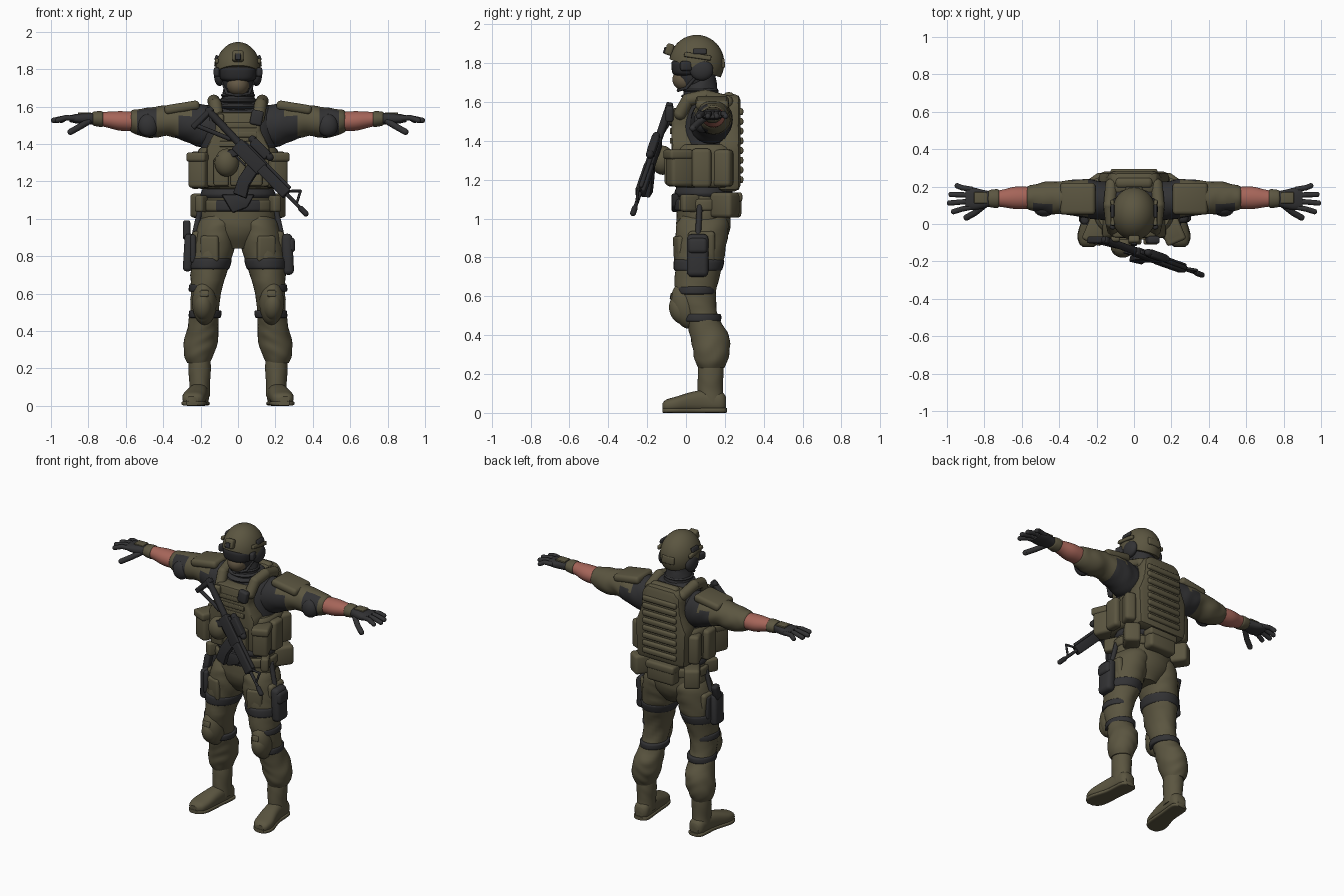
import bpy, bmesh
from math import sin, cos, pi, copysign
from mathutils import Matrix, Vector, Euler

cube = bpy.data.objects.get("Cube")
if cube:
    bpy.data.objects.remove(cube, do_unlink=True)


def material(name, *rgb):
    m = bpy.data.materials.new(name)
    m.use_nodes = True
    m.diffuse_color = (*rgb, 1)
    m.node_tree.nodes["Principled BSDF"].inputs["Base Color"].default_value = (*rgb, 1)
    return m


OLIVE = material("olive cloth", .105, .092, .052)
DARK = material("charcoal cloth", .032, .032, .034)
BLACK = material("gun metal", .024, .024, .026)
SKIN = material("skin", .38, .13, .1)
TAN = material("tan mask", .13, .1, .06)
made = []


def finish(name, bm, mat, matrix=None, rule=None, other=DARK):
    """Turn a bmesh into an object; faces matching the rule take the other colour."""
    if matrix:
        bm.transform(matrix)
    bmesh.ops.recalc_face_normals(bm, faces=bm.faces[:])
    mesh = bpy.data.meshes.new(name)
    mesh.materials.append(mat)
    if rule:
        mesh.materials.append(other)
        for f in bm.faces:
            f.material_index = int(rule(f.calc_center_median(), f.normal))
    bm.to_mesh(mesh)
    bm.free()
    ob = bpy.data.objects.new(name, mesh)
    bpy.context.scene.collection.objects.link(ob)
    made.append(ob)
    return ob


def place(loc, rot=(0, 0, 0), side=1):
    euler = Euler((rot[0], rot[1] * side, rot[2] * side))
    return Matrix.LocRotScale(Vector((loc[0] * side, loc[1], loc[2])), euler, None)


def box(name, loc, size, mat, rot=(0, 0, 0), bevel=.012, side=1, base=Matrix()):
    bm = bmesh.new()
    bmesh.ops.create_cube(bm, size=1)
    bmesh.ops.scale(bm, vec=size, verts=bm.verts[:])
    bmesh.ops.bevel(bm, geom=bm.edges[:], offset=min(bevel, min(size) * .4), segments=3,
                    profile=.5, affect='EDGES')
    return finish(name, bm, mat, base @ place(loc, rot, side))


def ball(name, loc, radii, mat, rot=(0, 0, 0), side=1, cut=None):
    bm = bmesh.new()
    bmesh.ops.create_uvsphere(bm, u_segments=32, v_segments=20, radius=1)
    bmesh.ops.scale(bm, vec=radii, verts=bm.verts[:])
    if cut:
        bmesh.ops.bisect_plane(bm, geom=bm.verts[:] + bm.edges[:] + bm.faces[:],
                               plane_co=cut[0], plane_no=cut[1], clear_inner=True)
        bmesh.ops.holes_fill(bm, edges=bm.edges[:])
    return finish(name, bm, mat, place(loc, rot, side))


def panel(name, outline, near, far, mat, bevel=.012, base=Matrix()):
    """Extrude an x-z outline along y."""
    bm = bmesh.new()
    face = bm.faces.new([bm.verts.new((x, near, z)) for x, z in outline])
    out = bmesh.ops.extrude_face_region(bm, geom=[face])
    moved = [v for v in out["geom"] if isinstance(v, bmesh.types.BMVert)]
    bmesh.ops.translate(bm, verts=moved, vec=(0, far - near, 0))
    bmesh.ops.bevel(bm, geom=bm.edges[:], offset=bevel, segments=2, profile=.5, affect='EDGES')
    return finish(name, bm, mat, base)


def tube(name, points, radius, mat, side=1, base=Matrix()):
    """Round tapering rod with domed ends."""
    bm = bmesh.new()
    pts = [Vector((p[0] * side, p[1], p[2])) for p in points]
    for a, b in zip(pts, pts[1:]):
        turn = (b - a).to_track_quat('Z', 'Y').to_matrix().to_4x4()
        bmesh.ops.create_cone(bm, cap_ends=True, segments=14, radius1=radius, radius2=radius,
                              depth=(b - a).length, matrix=Matrix.Translation((a + b) / 2) @ turn)
    for p in pts:
        bmesh.ops.create_uvsphere(bm, u_segments=14, v_segments=8, radius=radius,
                                  matrix=Matrix.Translation(p))
    return finish(name, bm, mat, base)


def loft(name, axis, rings, mat, side=1, wrinkle=0, power=1, rule=None, steps=5, segs=32):
    """Skin smoothly blended ovals; each ring is position, two centres, two radii."""
    rows = [Vector(r) for r in rings]
    ends = [rows[0]] + rows + [rows[-1]]
    fine = []
    for i in range(len(rows) - 1):
        a, b, c, d = ends[i:i + 4]
        for k in range(steps):
            t = k / steps
            fine.append(b + (c - a) * t / 2 + (a * 2 - b * 5 + c * 4 - d) * t * t / 2
                        + (b * 3 - a - c * 3 + d) * t ** 3 / 2)
    fine.append(rows[-1])
    bm = bmesh.new()
    loops = []
    for p, ca, cb, ra, rb in fine:
        loop = []
        for k in range(segs):
            t = 2 * pi * k / segs
            fold = 1 + wrinkle * sin(75 * p + 3 * sin(2 * t + 9 * p)) * (.6 + .4 * cos(3 * t))
            u = ca + ra * fold * copysign(abs(cos(t)) ** power, cos(t))
            v = cb + rb * fold * copysign(abs(sin(t)) ** power, sin(t))
            x, y, z = {'x': (p, u, v), 'y': (u, p, v), 'z': (u, v, p)}[axis]
            loop.append(bm.verts.new((x * side, y, z)))
        loops.append(loop)
    for a, b in zip(loops, loops[1:]):
        for k in range(segs):
            n = (k + 1) % segs
            bm.faces.new((a[k], a[n], b[n], b[k]))
    bm.faces.new(loops[0])
    bm.faces.new(loops[-1])
    return finish(name, bm, mat, rule=rule)


# Torso, trousers seat and neck
loft("shirt", 'z', [(1.08, 0, .09, .18, .13), (1.25, 0, .1, .19, .14), (1.4, 0, .11, .2, .15),
     (1.52, 0, .12, .21, .14), (1.59, 0, .12, .18, .11), (1.64, 0, .1, .1, .09)], DARK)
loft("seat", 'z', [(.84, 0, .09, .08, .08), (.92, 0, .09, .17, .13), (1, 0, .09, .2, .14),
     (1.14, 0, .09, .19, .13)], OLIVE, wrinkle=.01)
loft("neck", 'z', [(1.58, 0, .09, .11, .1), (1.63, 0, .08, .09, .09), (1.74, 0, .07, .07, .08)],
     DARK, wrinkle=.05)
for k in range(3):
    z = 1.6 + k * .03
    r = .11 - k * .009
    loft("scarf_fold", 'z', [(z - .015, 0, .08, r - .02, r - .02), (z, 0, .075, r, r),
         (z + .015, 0, .08, r - .02, r - .02)], DARK)

# Armour vest with webbing
loft("cummerbund", 'z', [(1.16, 0, .1, .2, .15), (1.19, 0, .1, .22, .17), (1.34, 0, .1, .22, .17),
     (1.38, 0, .1, .2, .15)], OLIVE, power=.7)
panel("front_plate", [(-.17, 1.17), (.17, 1.17), (.17, 1.38), (.12, 1.47), (.12, 1.57),
      (-.12, 1.57), (-.12, 1.47), (-.17, 1.38)], -.075, .06, OLIVE, .02)
panel("back_plate", [(-.18, 1.14), (.18, 1.14), (.19, 1.38), (.15, 1.48), (.14, 1.6),
      (.1, 1.64), (-.1, 1.64), (-.14, 1.6), (-.15, 1.48), (-.19, 1.38)], .16, .28, OLIVE, .03)
for k in range(8):
    box("back_webbing", (0, .28, 1.2 + k * .05), (.25, .03, .036), OLIVE)
box("collar_roll", (0, .22, 1.62), (.2, .06, .06), OLIVE, bevel=.025)
for k in range(3):
    box("chest_webbing", (0, -.076, 1.4 + k * .05), (.2, .015, .03), OLIVE, bevel=.005)
    box("magazine_pouch", (-.09 + k * .09, -.085, 1.25), (.08, .05, .15), OLIVE)
ball("round_pouch", (-.06, -.12, 1.3), (.065, .06, .075), OLIVE)
box("chest_radio", (.1, -.085, 1.54), (.065, .04, .08), DARK, (0, .2, 0))
box("chest_light", (-.1, -.08, 1.53), (.05, .03, .06), OLIVE)
for s in (1, -1):
    tube("shoulder_strap", [(.11, -.03, 1.54), (.12, .01, 1.61), (.13, .1, 1.63),
         (.12, .21, 1.6)], .034, OLIVE, s)
    box("front_side_pouch", (.2, -.03, 1.26), (.1, .13, .19), OLIVE, (0, 0, .4), .02, s)
    box("pouch_flap", (.205, -.04, 1.33), (.11, .13, .05), OLIVE, (0, 0, .4), .015, s)
    box("side_pouch", (.225, .08, 1.26), (.06, .1, .2), OLIVE, side=s, bevel=.02)
    box("rear_side_pouch", (.2, .19, 1.26), (.07, .1, .19), OLIVE, (0, 0, -.4), .02, s)

# Belt and its pouches
loft("shirt_hem", 'z', [(1.11, 0, .09, .19, .14), (1.13, 0, .09, .2, .15),
     (1.16, 0, .09, .19, .14)], DARK)
loft("belt", 'z', [(1.04, 0, .09, .2, .14), (1.05, 0, .09, .21, .15), (1.09, 0, .09, .21, .15),
     (1.1, 0, .09, .2, .14)], OLIVE, rule=lambda c, n: c.y < 0 and abs(c.x) < .12)
panel("belt_front", [(-.09, 1.13), (.09, 1.13), (.05, 1.06), (-.03, 1.03)], -.075, -.03, DARK)
box("rear_pouch", (0, .245, 1.07), (.2, .08, .13), OLIVE, bevel=.02)
box("rear_pouch_flap", (0, .25, 1.11), (.21, .08, .05), OLIVE, bevel=.015)
for s in (1, -1):
    box("hip_pouch", (.185, .2, 1.07), (.1, .13, .13), OLIVE, (0, 0, -.6), .02, s)
    box("belt_pouch", (.19, .02, 1.08), (.05, .1, .09), OLIVE, (0, 0, .5), .015, s)

# Legs, knee pads and boots
for s in (1, -1):
    loft("trouser_leg", 'z', [(1.02, .09, .09, .09, .11), (.96, .11, .085, .11, .135),
         (.85, .13, .075, .113, .13), (.75, .15, .065, .103, .12), (.62, .17, .05, .083, .105),
         (.5, .18, .08, .077, .085), (.4, .19, .12, .085, .1), (.33, .2, .13, .09, .095),
         (.27, .21, .13, .078, .085), (.23, .21, .13, .06, .066)], OLIVE, s, .03)
    loft("thigh_strap", 'z', [(.73, .152, .062, .1, .115), (.74, .152, .062, .108, .125),
         (.78, .146, .067, .112, .13), (.79, .145, .067, .1, .12)], DARK, s)
    for z, y in ((.63, .05), (.49, .08)):
        loft("knee_strap", 'z', [(z - .02, .177, y, .075, .085), (z - .015, .177, y, .086, .1),
             (z + .015, .175, y, .086, .1), (z + .02, .175, y, .075, .085)], DARK, s)
    ball("knee_pad", (.18, .0, .55), (.065, .075, .12), OLIVE, (.25, 0, .1), s)
    ball("knee_cap", (.185, -.03, .53), (.05, .055, .075), OLIVE, (.35, 0, .1), s)
    box("knee_badge", (.18, -.07, .6), (.045, .02, .035), OLIVE, (-.2, 0, .1), .006, s)
    box("cargo_pocket", (.215, .08, .85), (.05, .14, .17), OLIVE, (0, .1, 0), .02, s)
    box("front_pocket", (.15, -.035, .84), (.1, .04, .14), OLIVE, (.05, 0, .3), .015, s)
    loft("boot_shaft", 'z', [(.27, .205, .13, .055, .062), (.2, .205, .127, .06, .066),
         (.12, .205, .125, .055, .065), (.05, .205, .13, .055, .07)], OLIVE, s, .015)
    loft("boot_foot", 'y', [(.205, .205, .05, .03, .035), (.18, .205, .055, .05, .053),
         (.1, .21, .06, .052, .058), (.03, .22, .056, .056, .052), (-.05, .235, .044, .062, .04),
         (-.1, .24, .037, .052, .032), (-.12, .245, .033, .03, .018)], OLIVE, s, 0, .8)
    loft("boot_sole", 'y', [(.21, .205, .013, .03, .012), (.18, .205, .013, .054, .013),
         (.06, .215, .013, .054, .013), (-.05, .235, .013, .066, .013),
         (-.1, .24, .013, .055, .013), (-.122, .245, .013, .03, .012)], OLIVE, s, 0, .5)

# Thigh holster on one side, utility pouch on the other
box("holster", (-.265, .05, .82), (.05, .1, .2), DARK, (.05, .06, 0), .02)
box("holster_plate", (-.24, .06, .84), (.03, .14, .15), DARK)
box("pistol_grip", (-.275, .07, .94), (.04, .05, .1), BLACK, (-.3, 0, 0))
box("thigh_pouch", (.265, .06, .81), (.06, .11, .22), DARK, (0, -.05, 0), .025)
box("thigh_pouch_flap", (.275, .06, .86), (.06, .1, .08), DARK, (0, -.05, 0), .02)
for s in (1, -1):
    tube("holster_hanger", [(.2, .07, 1.06), (.24, .06, .88)], .015, DARK, s)


# Arms and gloved hands
def arm_dark(c, n):
    x = abs(c.x)
    return x < .24 or (x < .34 and n.y - n.z > .9 - 3 * (x - .1) and n.z < .3) \
        or (x < .32 and n.y < -.2 and n.z < .4) or (.43 < x < .54 and n.y < -.3)


for s in (1, -1):
    loft("sleeve", 'x', [(.13, .12, 1.49, .1, .11), (.21, .13, 1.5, .105, .115),
         (.3, .14, 1.515, .1, .095), (.38, .14, 1.525, .088, .082), (.45, .14, 1.515, .088, .083),
         (.52, .14, 1.515, .075, .073), (.56, .14, 1.52, .064, .062),
         (.575, .14, 1.52, .055, .05)], OLIVE, s, .025, 1, arm_dark)
    box("shoulder_pad", (.3, .135, 1.595), (.19, .17, .05), OLIVE, (0, .16, 0), .022, s)
    ball("elbow_pad", (.48, .08, 1.5), (.055, .04, .06), DARK, side=s)
    loft("forearm", 'x', [(.54, .14, 1.52, .057, .052), (.63, .14, 1.523, .06, .052),
         (.7, .137, 1.53, .047, .042), (.76, .135, 1.535, .038, .034)], SKIN, s)
    loft("glove_cuff", 'x', [(.72, .136, 1.533, .04, .034), (.73, .136, 1.533, .05, .042),
         (.77, .136, 1.535, .046, .038), (.78, .136, 1.535, .036, .03)], OLIVE, s)
    loft("palm", 'x', [(.76, .135, 1.535, .038, .03), (.81, .133, 1.535, .05, .03),
         (.86, .135, 1.535, .06, .026), (.9, .137, 1.535, .055, .018)], DARK, s, 0, .8)
    box("hand_guard", (.82, .14, 1.563), (.07, .06, .012), OLIVE, side=s, bevel=.004)
    for k, tip in enumerate((.965, .986, .978, .945)):
        y = .09 + k * .032
        tube("finger", [(.87, y, 1.537), (.92, y - .01 + k * .006, 1.54),
             (tip, y - .024 + k * .014, 1.526)], .0145, DARK, s)
    tube("thumb", [(.8, .1, 1.52), (.85, .06, 1.49), (.895, .035, 1.465)], .017, DARK, s)

# Head, mask, goggles and helmet
ball("head", (0, .05, 1.76), (.085, .105, .115), DARK)
ball("face_mask", (0, -.005, 1.715), (.06, .065, .058), TAN)
loft("goggles", 'z', [(1.735, 0, .03, .07, .08), (1.75, 0, .03, .095, .1),
     (1.8, 0, .03, .1, .105), (1.815, 0, .03, .08, .09)], BLACK, power=.8)
ball("helmet", (0, .055, 1.8), (.12, .142, .145), OLIVE, cut=((0, 0, -.03), (0, .36, 1)))
box("helmet_mount", (0, -.085, 1.87), (.06, .04, .06), OLIVE, (-.3, 0, 0))
box("mount_socket", (0, -.105, 1.865), (.03, .02, .035), DARK, (-.3, 0, 0), .005)
box("helmet_rear_patch", (0, .19, 1.8), (.09, .02, .05), OLIVE, (.1, 0, 0), .008)
for s in (1, -1):
    ball("ear_cup", (.098, .08, 1.765), (.03, .06, .055), DARK, side=s)
    box("helmet_rail", (.115, .06, 1.835), (.02, .14, .025), OLIVE, (-.15, -.15, 0), .006, s)
    box("rail_clip", (.116, .07, 1.86), (.016, .07, .03), DARK, (0, -.35, 0), .006, s)
    box("goggle_hinge", (.11, 0, 1.785), (.03, .06, .05), DARK, (0, 0, .3), side=s)
    tube("chin_strap", [(.085, .06, 1.74), (.06, .0, 1.67), (0, -.04, 1.66)], .008, DARK, s)

# Rifle slung across the chest, built from muzzle to stock
back = Vector((-.68, .24, .69)).normalized()
up = Vector((.7, 0, .7))
up = (up - back * up.dot(back)).normalized()
gun = Matrix((back, up.cross(back), up)).transposed().to_4x4()
gun.translation = (.37, -.275, 1.02)


def gun_box(name, start, end, z, wide, tall):
    box(name, ((start + end) / 2, 0, z), (end - start, wide, tall), BLACK, bevel=.008, base=gun)


def gun_rod(name, x, z, to_x, to_z, r):
    tube(name, [(x, 0, z), (to_x, 0, to_z)], r, BLACK, base=gun)


gun_rod("barrel", .01, 0, .2, 0, .01)
gun_rod("muzzle_brake", .01, 0, .05, 0, .015)
gun_rod("front_sight_leg", .09, .01, .12, .065, .007)
gun_rod("front_sight_brace", .17, .015, .12, .065, .007)
gun_box("handguard", .16, .36, 0, .05, .058)
gun_box("top_rail", .17, .53, .035, .022, .018)
gun_box("receiver", .35, .55, -.002, .042, .075)
gun_box("optic", .38, .5, .07, .04, .05)
gun_rod("optic_lens", .37, .075, .51, .075, .02)
panel("magazine", [(.36, -.02), (.43, -.02), (.41, -.12), (.37, -.2), (.3, -.17), (.34, -.11)],
      -.016, .016, BLACK, .005, gun)
panel("rifle_grip", [(.49, -.02), (.54, -.02), (.58, -.12), (.54, -.13)], -.016, .016, BLACK,
      .006, gun)
gun_rod("trigger_guard", .44, -.05, .5, -.05, .006)
gun_rod("stock_tube", .54, .01, .79, .015, .02)
gun_rod("stock_strut", .6, -.01, .79, -.09, .012)
gun_box("butt_plate", .77, .8, -.035, .035, .15)

# Smooth shading with crisp edges
bpy.ops.object.select_all(action='DESELECT')
for ob in made:
    ob.select_set(True)
bpy.context.view_layer.objects.active = made[0]
bpy.ops.object.shade_smooth_by_angle(angle=.7)
